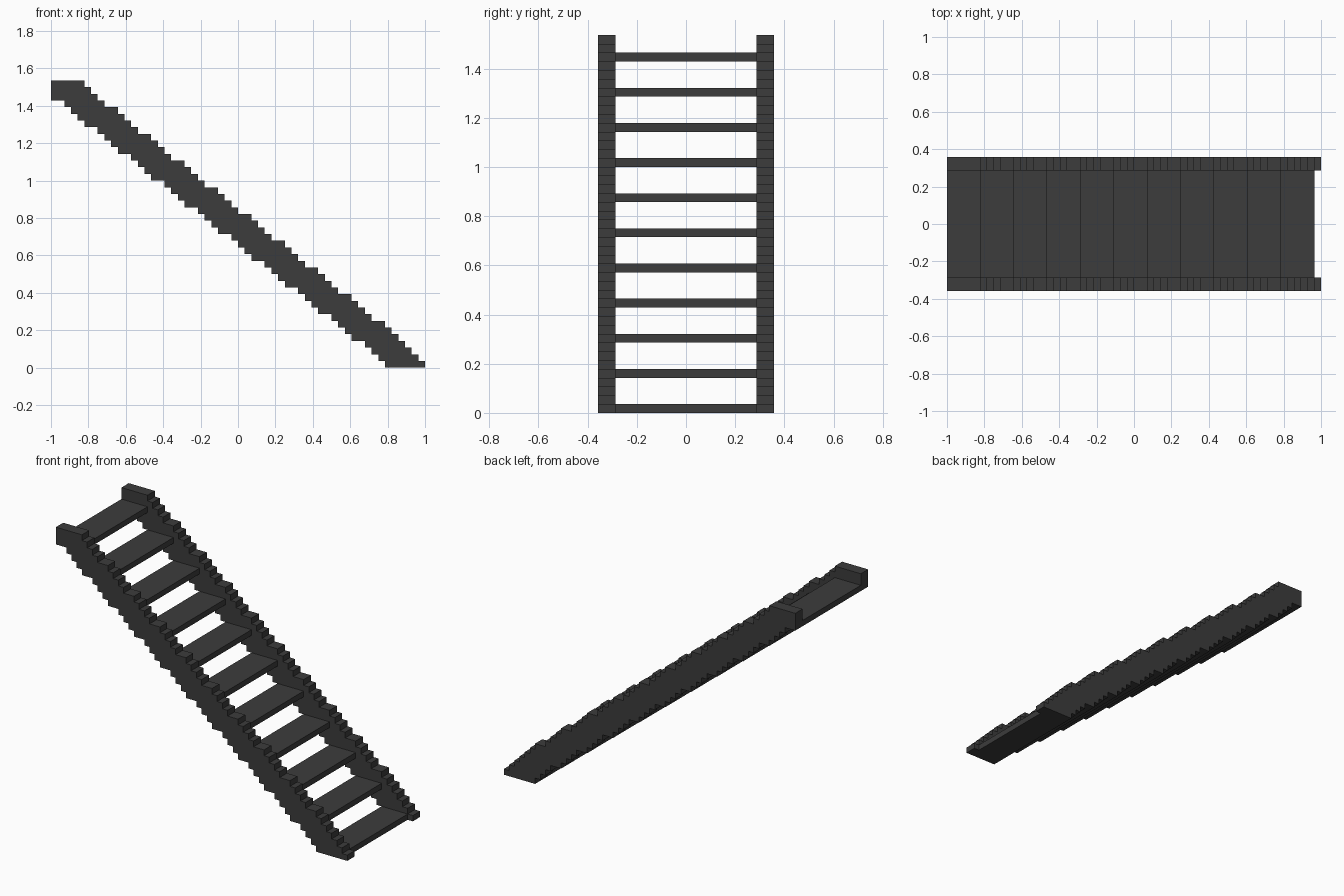
import bpy, bmesh

cube = bpy.data.objects.get("Cube")
if cube:
    bpy.data.objects.remove(cube, do_unlink=True)

U = 2 / 56            # size of one block
COLUMNS = 56          # blocks along the flight
STEPS = 11            # each step runs 5 blocks and rises 4
HALF_WIDTH, RAIL = 10, 2

mat = bpy.data.materials.new("charcoal")
mat.use_nodes = True
colour = (0.045, 0.045, 0.045, 1)
mat.diffuse_color = colour
mat.node_tree.nodes["Principled BSDF"].inputs["Base Color"].default_value = colour


def extrude_profile(name, profile, y0, y1):
    """Extrude an x-z outline, given in blocks, from y0 to y1."""
    bm = bmesh.new()
    verts = [bm.verts.new(((x - COLUMNS / 2) * U, y0 * U, z * U)) for x, z in profile]
    face = bm.faces.new(verts)
    ext = bmesh.ops.extrude_face_region(bm, geom=[face])
    moved = [v for v in ext["geom"] if isinstance(v, bmesh.types.BMVert)]
    bmesh.ops.translate(bm, verts=moved, vec=(0, (y1 - y0) * U, 0))
    bmesh.ops.recalc_face_normals(bm, faces=bm.faces)
    mesh = bpy.data.meshes.new(name)
    bm.to_mesh(mesh)
    bm.free()
    mesh.materials.append(mat)
    obj = bpy.data.objects.new(name, mesh)
    bpy.context.collection.objects.link(obj)
    return obj


def rail_top(i):
    if i < 5:
        return 43
    if i >= 50:
        return COLUMNS - i
    return 42 - 4 * ((i - 5) // 5) - min(i % 5, 3)


def rail_bottom(i):
    return 0 if i >= 50 else 40 - 4 * (i // 5) - max(0, i % 5 - 1)


def stepped(height):
    """Stepped line from left to right, with a corner only where it turns."""
    pts = []
    for i in range(COLUMNS):
        if i and height(i) == height(i - 1):
            pts[-1] = (i + 1, height(i))
        else:
            pts += [(i, height(i)), (i + 1, height(i))]
    return pts


# Side rails with a jagged block outline
rail_profile = stepped(rail_bottom) + stepped(rail_top)[::-1]
extrude_profile("right_rail", rail_profile, -HALF_WIDTH, -HALF_WIDTH + RAIL)
extrude_profile("left_rail", rail_profile, HALF_WIDTH - RAIL, HALF_WIDTH)

# Open treads between the rails, from the top down
inner = HALF_WIDTH - RAIL
for k in range(STEPS):
    x, z = 5 * k, 40 - 4 * k
    extrude_profile(f"tread_{STEPS - k}",
                    [(x, z), (x + 5, z), (x + 5, z + 1), (x, z + 1)], -inner, inner)
